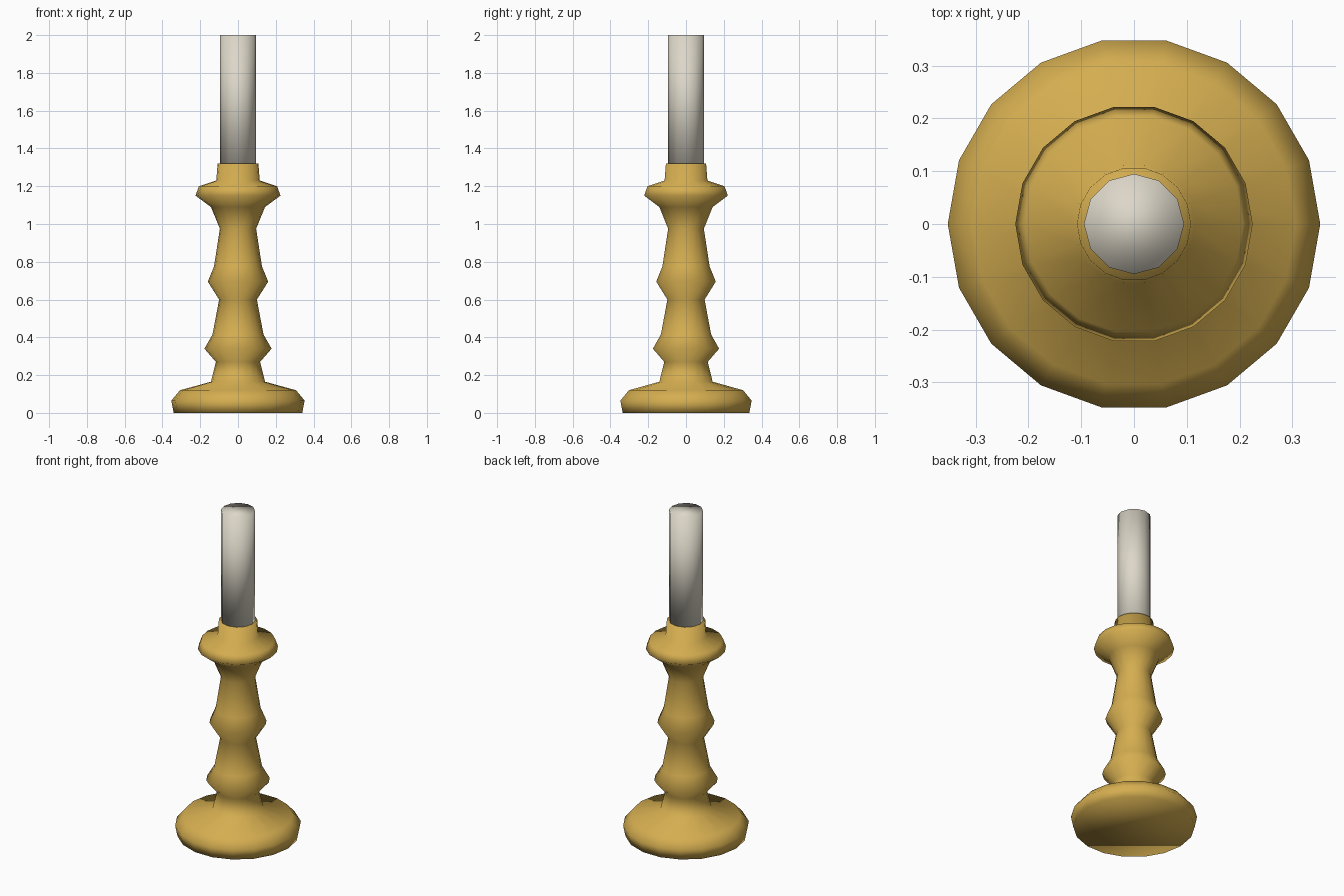
import bpy, bmesh
from math import cos, sin, tau

if "Cube" in bpy.data.objects:
    bpy.data.objects.remove(bpy.data.objects["Cube"])


def material(name, rgb):
    mat = bpy.data.materials.new(name)
    mat.diffuse_color = (*rgb, 1)
    mat.use_nodes = True
    mat.node_tree.nodes["Principled BSDF"].inputs["Base Color"].default_value = mat.diffuse_color
    return mat


def turned(name, profile, sides, mat):
    """Revolve (radius, z) points around the z axis and cap both ends."""
    bm = bmesh.new()
    rings = [[bm.verts.new((r * cos(tau * i / sides), r * sin(tau * i / sides), z))
              for i in range(sides)] for r, z in profile]
    for low, high in zip(rings, rings[1:]):
        for i in range(sides):
            j = (i + 1) % sides
            bm.faces.new((low[i], low[j], high[j], high[i]))
    bm.faces.new(rings[0][::-1])
    bm.faces.new(rings[-1])
    for face in bm.faces:
        face.smooth = True
    mesh = bpy.data.meshes.new(name)
    bm.to_mesh(mesh)
    bm.free()
    mesh.materials.append(mat)
    obj = bpy.data.objects.new(name, mesh)
    bpy.context.collection.objects.link(obj)
    return obj


brass = material("brass", (0.66, 0.42, 0.08))
wax = material("wax", (0.72, 0.68, 0.58))

# Turned holder: foot, knobbed stem, drip pan and socket
turned("candlestick", [
    (0.34, 0.0), (0.353, 0.065), (0.307, 0.12), (0.143, 0.165),
    (0.117, 0.27), (0.178, 0.34), (0.135, 0.415),
    (0.1, 0.6), (0.16, 0.695), (0.127, 0.775),
    (0.096, 0.975), (0.143, 1.09), (0.225, 1.15), (0.207, 1.2),
    (0.115, 1.23), (0.108, 1.32),
], 18, brass)

# Candle seated in the socket
turned("candle", [(0.095, 1.3), (0.095, 2.0)], 12, wax)
